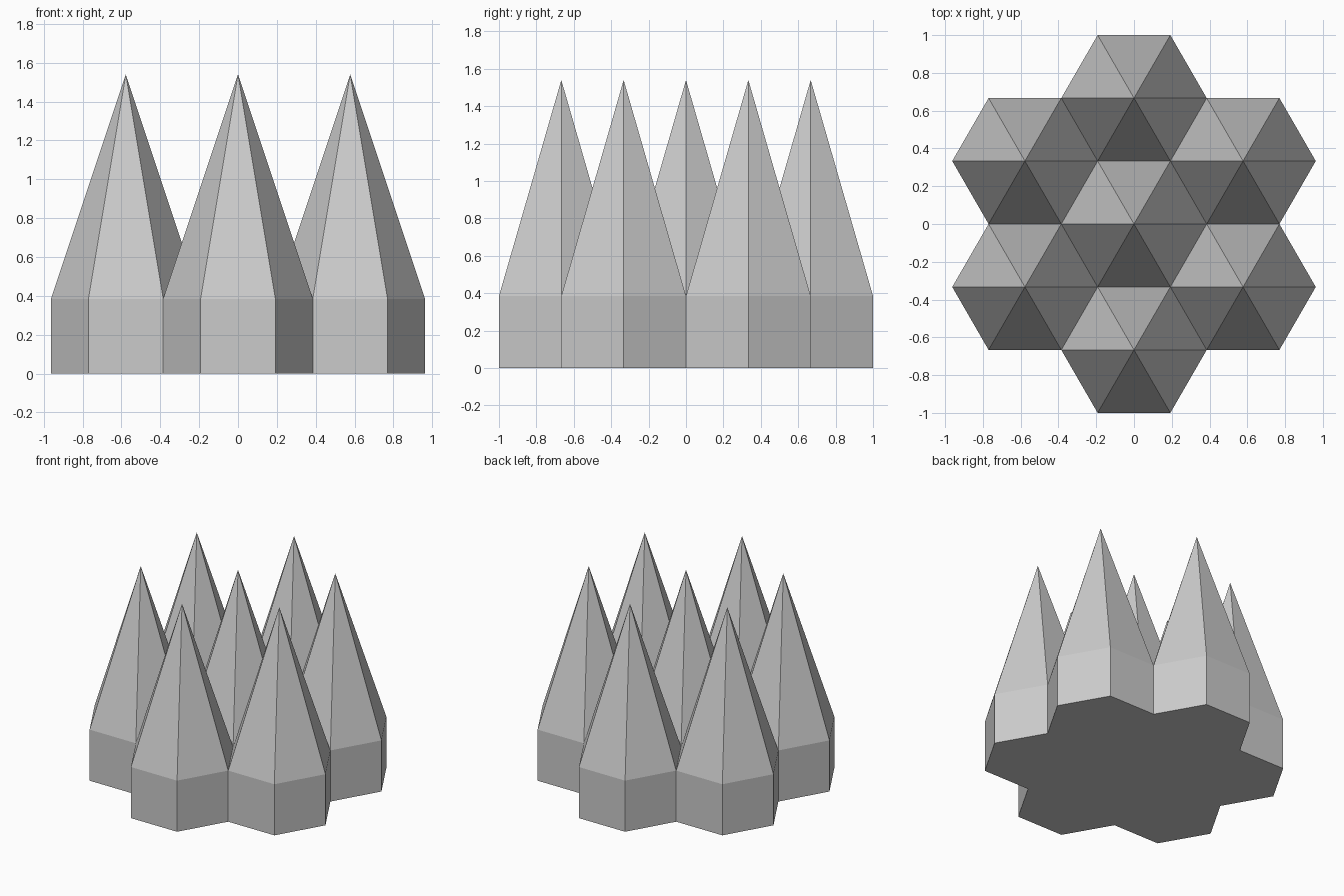
import bpy, bmesh
from math import sin, cos, pi, radians, sqrt

if "Cube" in bpy.data.objects:
    bpy.data.objects.remove(bpy.data.objects["Cube"])

R = 2 / (3 * sqrt(3))      # hexagon corner radius
PITCH = 2 / 3              # spacing between hexagon centres
WALL = R                   # height of the straight walls
TIP = 4 * R                # height of the spike tips

bm = bmesh.new()

# Floor plan: one hexagon surrounded by six more, sharing corners
centres = [(0, 0)] + [(PITCH * cos(radians(30 + 60 * i)),
                       PITCH * sin(radians(30 + 60 * i))) for i in range(6)]
for cx, cy in centres:
    bm.faces.new([bm.verts.new((cx + R * cos(i * pi / 3),
                                cy + R * sin(i * pi / 3), 0)) for i in range(6)])
bmesh.ops.remove_doubles(bm, verts=bm.verts[:], dist=0.001)

# Outer walls: raise the plan, keeping the underside
floor = bm.faces[:]
raised = bmesh.ops.extrude_face_region(bm, geom=floor, use_keep_orig=True)["geom"]
top = [g for g in raised if isinstance(g, bmesh.types.BMFace)]
for v in {v for f in top for v in f.verts}:
    v.co.z = WALL

# Spikes: pull the middle of every raised hexagon up to a point
for v in bmesh.ops.poke(bm, faces=top)["verts"]:
    v.co.z = TIP

# Underside: join into a single flat face
floor = [f for f in bm.faces if all(abs(v.co.z) < 1e-5 for v in f.verts)]
bmesh.ops.dissolve_faces(bm, faces=floor, use_verts=False)
bmesh.ops.recalc_face_normals(bm, faces=bm.faces[:])

mesh = bpy.data.meshes.new("hexagonal_spikes")
bm.to_mesh(mesh)
bm.free()
obj = bpy.data.objects.new("hexagonal_spikes", mesh)
bpy.context.collection.objects.link(obj)
